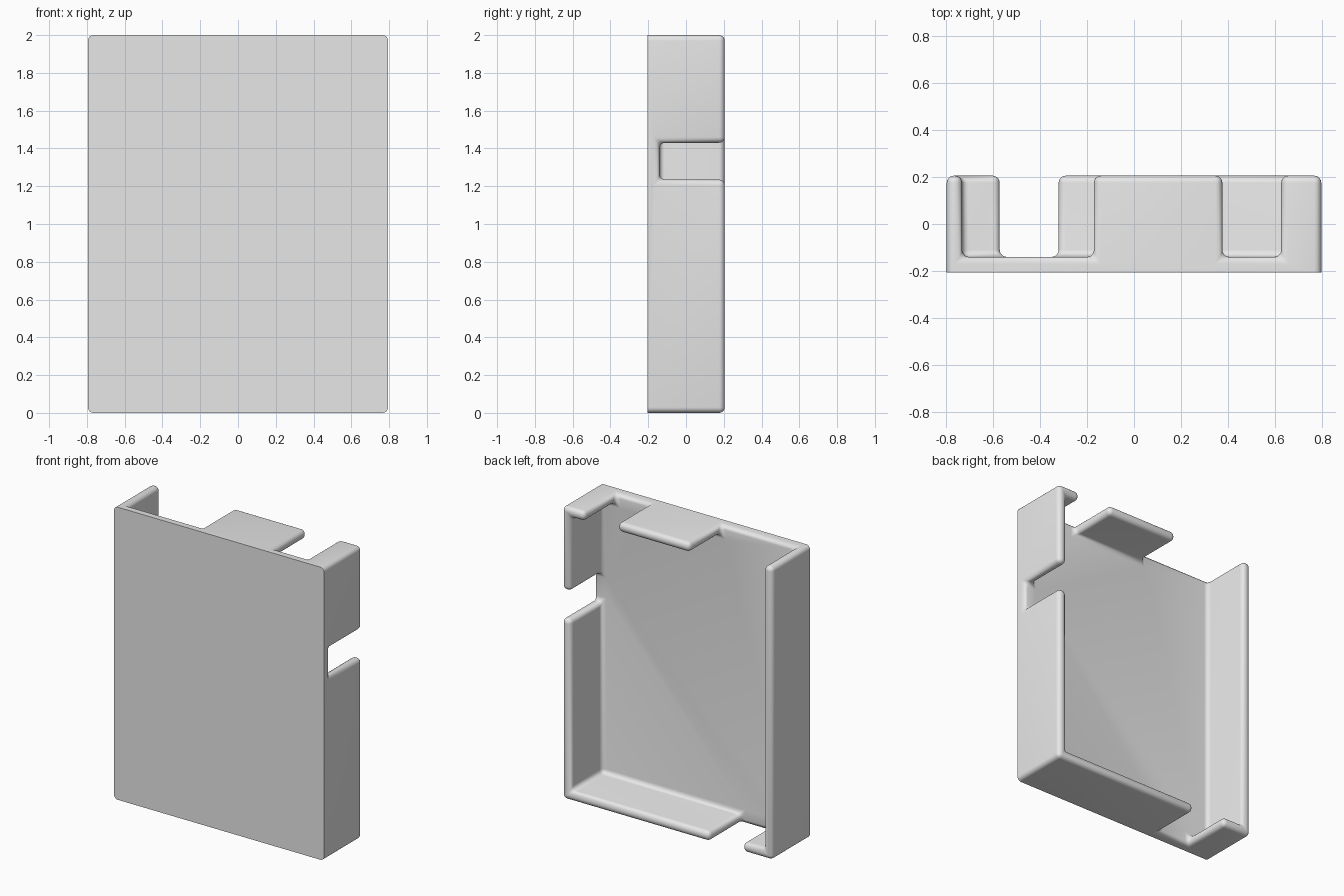
import bpy, bmesh

if "Cube" in bpy.data.objects:
    bpy.data.objects.remove(bpy.data.objects["Cube"])

HX, HY, H = 0.795, 0.205, 2.0   # half width, half depth, height
WALL = 0.065                    # wall thickness
FLOOR = -HY + WALL              # inner face of the front panel
R = 0.03                        # rounding radius

grey = bpy.data.materials.new("light grey")
grey.diffuse_color = (0.8, 0.8, 0.8, 1)
grey.use_nodes = True
grey.node_tree.nodes["Principled BSDF"].inputs["Base Color"].default_value = grey.diffuse_color


def box(name, x0, x1, y0, y1, z0, z1):
    """Axis-aligned box between two corners."""
    bm = bmesh.new()
    bmesh.ops.create_cube(bm, size=1)
    for v in bm.verts:
        v.co = (x1 if v.co.x > 0 else x0,
                y1 if v.co.y > 0 else y0,
                z1 if v.co.z > 0 else z0)
    mesh = bpy.data.meshes.new(name)
    bm.to_mesh(mesh)
    bm.free()
    ob = bpy.data.objects.new(name, mesh)
    bpy.context.collection.objects.link(ob)
    return ob


# Solid block that becomes the open-backed tray
tray = box("tray_shell", -HX, HX, -HY, HY, 0, H)
tray.data.materials.append(grey)
bpy.context.view_layer.objects.active = tray
tray.select_set(True)

IX = HX - WALL
cutters = [
    # cavity open to the back
    box("cavity_cutter", -IX, IX, FLOOR, 0.5, WALL, H - WALL),
    # two notches in the top wall
    box("top_wide_notch", -IX, -0.17, FLOOR, 0.5, H - 0.3, H + 0.2),
    box("top_narrow_notch", 0.375, 0.625, FLOOR, 0.5, H - 0.3, H + 0.2),
    # notch in the bottom wall
    box("bottom_notch", -0.57, -0.32, FLOOR, 0.5, -0.2, 0.3),
    # notch in the right wall
    box("side_notch", 0.5, 1.0, FLOOR, 0.5, 1.235, 1.43),
]
for c in cutters:
    c.hide_render = True
    m = tray.modifiers.new("cut", 'BOOLEAN')
    m.operation = 'DIFFERENCE'
    m.solver = 'EXACT'
    m.object = c
    bpy.ops.object.modifier_apply(modifier=m.name)
for c in cutters:
    bpy.data.objects.remove(c)

# Round every edge except the sharp outline of the front face
bm = bmesh.new()
bm.from_mesh(tray.data)
bmesh.ops.remove_doubles(bm, verts=bm.verts, dist=0.0005)
bmesh.ops.dissolve_limit(bm, angle_limit=0.02, verts=bm.verts, edges=bm.edges)
edges = [e for e in bm.edges
         if not all(v.co.y < -HY + 0.001 for v in e.verts)
         and len(e.link_faces) == 2 and e.calc_face_angle(0) > 0.5]
bmesh.ops.bevel(bm, geom=edges, offset=R, offset_type='OFFSET', segments=5,
                profile=0.5, affect='EDGES', clamp_overlap=False, material=-1)
bmesh.ops.recalc_face_normals(bm, faces=bm.faces)
bm.to_mesh(tray.data)
bm.free()
bpy.ops.object.shade_smooth_by_angle(angle=0.7)
